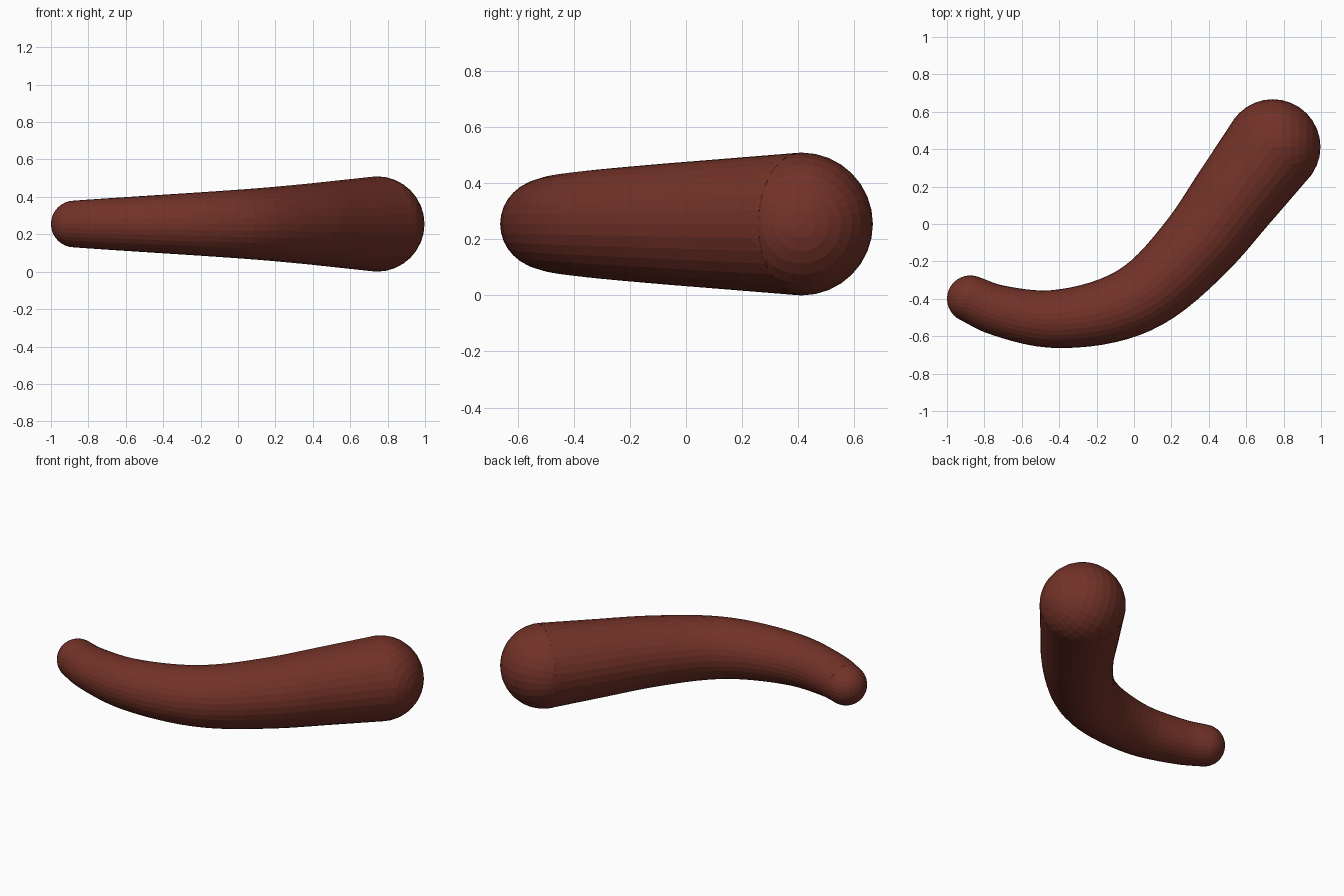
import bpy, bmesh, math
from mathutils import Vector, Matrix

if "Cube" in bpy.data.objects:
    bpy.data.objects.remove(bpy.data.objects["Cube"])

Z = 0.255
R0, R1 = 0.125, 0.255
SIDES = 32

mat = bpy.data.materials.new("reddish brown")
mat.diffuse_color = (0.17, 0.032, 0.021, 1)
mat.use_nodes = True
mat.node_tree.nodes["Principled BSDF"].inputs["Base Color"].default_value = mat.diffuse_color

# Centre line, seen from above
pts = [Vector((x, y, Z)) for x, y in [
    (-0.875, -0.40), (-0.72, -0.463), (-0.45, -0.508), (-0.145, -0.465),
    (0.1, -0.347), (0.345, -0.108), (0.545, 0.152), (0.742, 0.412)]]


def spline(p, steps=5):
    """Catmull-Rom curve through the points."""
    q = [2 * p[0] - p[1]] + p + [2 * p[-1] - p[-2]]
    out = []
    for i in range(1, len(q) - 2):
        a, b, c, d = q[i - 1:i + 3]
        for k in range(steps):
            t = k / steps
            out.append(0.5 * (2 * b + (c - a) * t + (2 * a - 5 * b + 4 * c - d) * t ** 2
                              + (3 * b - a - 3 * c + d) * t ** 3))
    return out + [p[-1]]


def finish(bm, name):
    bmesh.ops.recalc_face_normals(bm, faces=bm.faces)
    me = bpy.data.meshes.new(name)
    bm.to_mesh(me)
    bm.free()
    me.materials.append(mat)
    ob = bpy.data.objects.new(name, me)
    bpy.context.collection.objects.link(ob)


# Curved body, widening evenly along its length
path = spline(pts)
dist = [0]
for a, b in zip(path, path[1:]):
    dist.append(dist[-1] + (b - a).length)
bm = bmesh.new()
rings = []
for i, p in enumerate(path):
    tan = (path[min(i + 1, len(path) - 1)] - path[max(i - 1, 0)]).normalized()
    side = tan.cross(Vector((0, 0, 1)))
    r = R0 + (R1 - R0) * dist[i] / dist[-1]
    rings.append([bm.verts.new(p + r * (side * math.cos(a) + Vector((0, 0, math.sin(a)))))
                  for a in (2 * math.pi * k / SIDES for k in range(SIDES))])
for a, b in zip(rings, rings[1:]):
    for k in range(SIDES):
        n = (k + 1) % SIDES
        bm.faces.new((a[k], a[n], b[n], b[k]))
bm.faces.new(rings[0])
bm.faces.new(rings[-1])
finish(bm, "curved_body")

# Round ends, poles along x
for name, p, r in (("thin_end", pts[0], R0), ("thick_end", pts[-1], R1)):
    bm = bmesh.new()
    bmesh.ops.create_uvsphere(bm, u_segments=32, v_segments=16, radius=r,
                              matrix=Matrix.Translation(p) @ Matrix.Rotation(math.pi / 2, 4, 'Y'))
    finish(bm, name)
